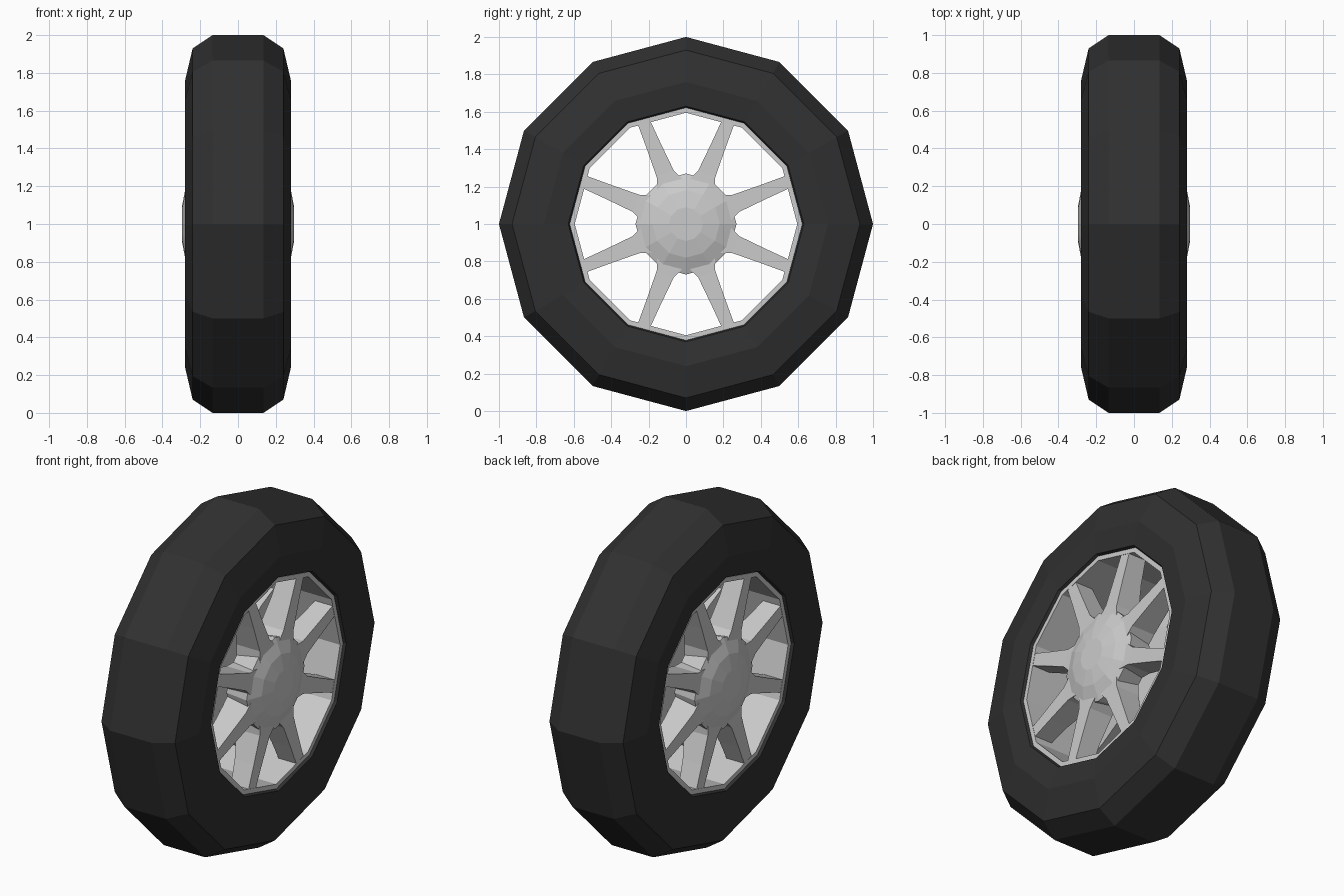
import bpy, bmesh, math

if "Cube" in bpy.data.objects:
    bpy.data.objects.remove(bpy.data.objects["Cube"])

SIDES, SPOKES, CZ = 12, 8, 1.0


def make_object(name, bm, mat=None):
    bmesh.ops.recalc_face_normals(bm, faces=bm.faces[:])
    me = bpy.data.meshes.new(name)
    bm.to_mesh(me)
    bm.free()
    ob = bpy.data.objects.new(name, me)
    bpy.context.collection.objects.link(ob)
    ob.location.z = CZ
    if mat:
        me.materials.append(mat)
    return ob


def lathe(name, profile, mat=None, closed=True):
    """Spin (x, radius) points around the x axis with flat facets."""
    bm = bmesh.new()
    rings = []
    for x, r in profile:
        rings.append([bm.verts.new((x, r * math.cos(a), r * math.sin(a)))
                      for a in (math.tau * i / SIDES for i in range(SIDES))])
    pairs = list(zip(rings, rings[1:]))
    if closed:
        pairs.append((rings[-1], rings[0]))
    for p, q in pairs:
        for i in range(SIDES):
            j = (i + 1) % SIDES
            bm.faces.new((p[i], p[j], q[j], q[i]))
    if not closed:
        bm.faces.new(rings[0])
        bm.faces.new(rings[-1])
    return make_object(name, bm, mat)


def mirrored(half):
    return half + [(-x, r) for x, r in reversed(half)]


rubber = bpy.data.materials.new("rubber")
rubber.diffuse_color = (0.03, 0.03, 0.03, 1)
rubber.use_nodes = True
rubber.node_tree.nodes["Principled BSDF"].inputs["Base Color"].default_value = rubber.diffuse_color

# Tyre
lathe("tire", mirrored([(0.23, 0.615), (0.265, 0.63), (0.28, 0.76),
                        (0.24, 0.93), (0.135, 1.0)]), rubber)

# Rim barrel
lathe("rim", mirrored([(0.25, 0.595), (0.25, 0.622)]))

for side, label in ((1, "right"), (-1, "left")):
    # Domed hub cap
    lathe(label + "_hub", [(side * x, r) for x, r in
                           [(0.10, 0.25), (0.245, 0.27), (0.28, 0.18), (0.297, 0.09)]],
          closed=False)

    # Tapered spokes: radius, half width, front depth, back depth
    sections = [(0.20, 0.085, 0.255, 0.10), (0.29, 0.049, 0.252, 0.10),
                (0.45, 0.040, 0.25, 0.125), (0.60, 0.034, 0.248, 0.135)]
    bm = bmesh.new()
    for k in range(SPOKES):
        a = math.tau * (k + 0.5) / SPOKES
        c, s = math.cos(a), math.sin(a)
        loops = []
        for r, w, front, back in sections:
            loops.append([bm.verts.new((side * x, r * c - t * s, r * s + t * c))
                          for x, t in ((front, -w), (front, w), (back, w), (back, -w))])
        for p, q in zip(loops, loops[1:]):
            for i in range(4):
                j = (i + 1) % 4
                bm.faces.new((p[i], p[j], q[j], q[i]))
        bm.faces.new(loops[0])
        bm.faces.new(loops[-1])
    make_object(label + "_spokes", bm)
